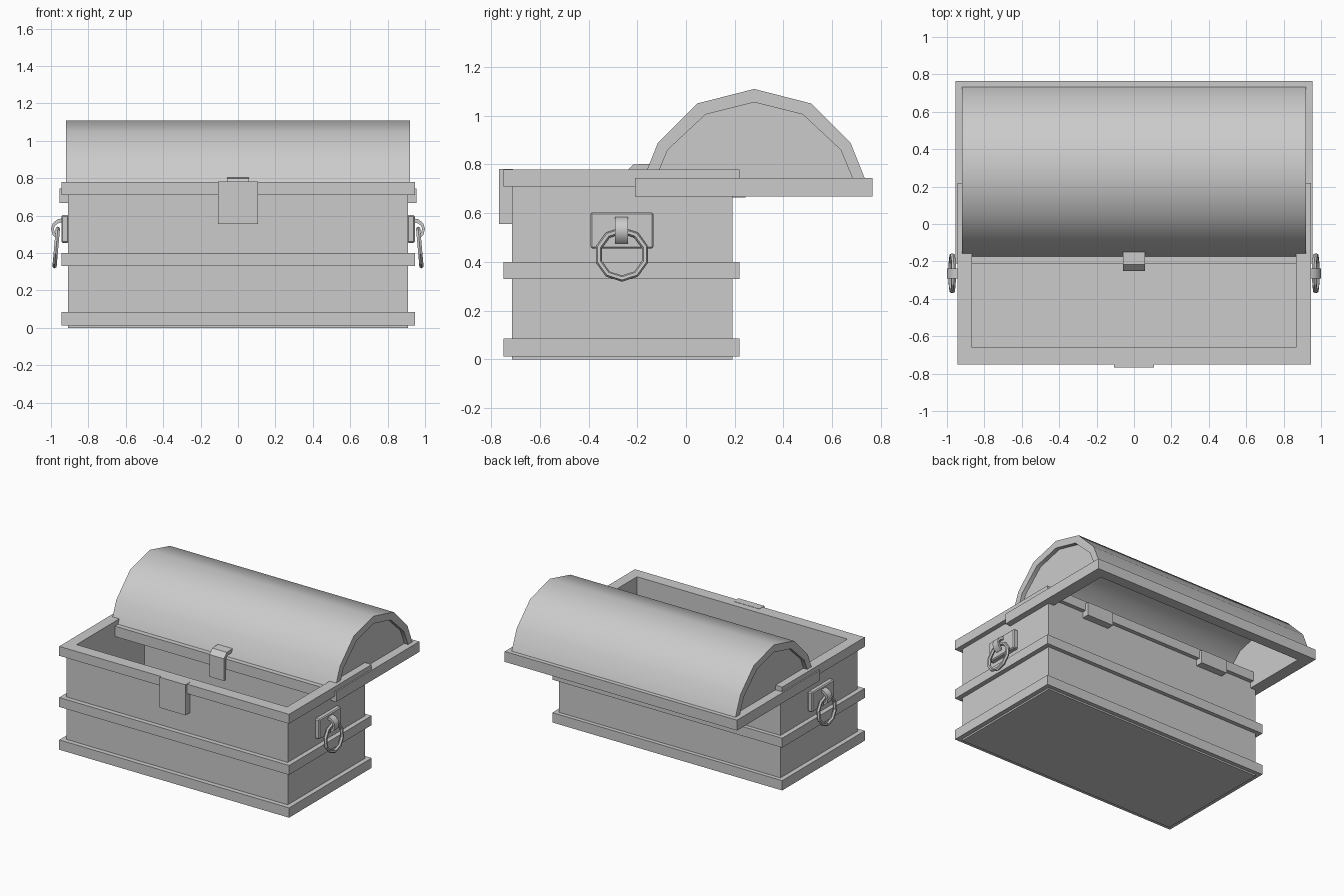
import bpy, bmesh
from math import radians
from mathutils import Matrix, Vector

cube = bpy.data.objects.get("Cube")
if cube:
    bpy.data.objects.remove(cube, do_unlink=True)

GREY = (0.6, 0.6, 0.6, 1.0)
mat = bpy.data.materials.new("plain grey")
mat.use_nodes = True
mat.diffuse_color = GREY
mat.node_tree.nodes["Principled BSDF"].inputs["Base Color"].default_value = GREY


def finish(name, bm, smooth=False):
    bmesh.ops.recalc_face_normals(bm, faces=bm.faces)
    mesh = bpy.data.meshes.new(name)
    bm.to_mesh(mesh)
    bm.free()
    mesh.materials.append(mat)
    ob = bpy.data.objects.new(name, mesh)
    bpy.context.collection.objects.link(ob)
    if smooth:
        bpy.ops.object.select_all(action="DESELECT")
        ob.select_set(True)
        bpy.context.view_layer.objects.active = ob
        bpy.ops.object.shade_smooth_by_angle(angle=radians(40))
    return ob


def box(name, x, y, z, bevel=0):
    bm = bmesh.new()
    bmesh.ops.create_cube(bm, size=1)
    for v in bm.verts:
        v.co = [r[0] if c < 0 else r[1] for c, r in zip(v.co, (x, y, z))]
    if bevel:
        bmesh.ops.bevel(bm, geom=bm.edges[:], offset=bevel, segments=1, affect="EDGES")
    return finish(name, bm)


def frame(name, outer, inner, z):
    """Rectangular ring; outer and inner are (half width, y min, y max)."""
    bm = bmesh.new()
    loops = []
    for h, a, b in (outer, inner):
        for k in z:
            loops.append([bm.verts.new((x, y, k)) for x, y in ((-h, a), (h, a), (h, b), (-h, b))])
    o0, o1, i0, i1 = loops
    for p, q in ((o0, o1), (o1, i1), (i1, i0), (i0, o0)):
        for n in range(4):
            m = (n + 1) % 4
            bm.faces.new((p[n], p[m], q[m], q[n]))
    return finish(name, bm)


def prism(name, points, a, b, axis="X", smooth=False):
    """Extrude a profile of (y, z) along X, or of (x, z) along Y."""
    bm = bmesh.new()
    place = (lambda u, v: (a, u, v)) if axis == "X" else (lambda u, v: (u, a, v))
    face = bm.faces.new([bm.verts.new(place(u, v)) for u, v in points])
    ext = bmesh.ops.extrude_face_region(bm, geom=[face])
    step = Vector((b - a, 0, 0)) if axis == "X" else Vector((0, b - a, 0))
    bmesh.ops.translate(bm, vec=step, verts=[g for g in ext["geom"] if isinstance(g, bmesh.types.BMVert)])
    return finish(name, bm, smooth)


# Hollow body with floor
BODY, BAND, CAVITY = (0.91, -0.715, 0.19), (0.945, -0.75, 0.22), (0.865, -0.66, 0.14)
frame("body_walls", BODY, CAVITY, (0, 0.775))
box("body_floor", (-0.87, 0.87), (-0.67, 0.15), (0, 0.05))

# Bands around the body
frame("bottom_band", BAND, BODY, (0.012, 0.085))
frame("middle_band", BAND, BODY, (0.33, 0.4))
frame("top_rim", BAND, CAVITY, (0.71, 0.78))

# Lid rim and arched shell
frame("lid_rim", (0.955, -0.21, 0.765), (0.865, -0.125, 0.685), (0.668, 0.745))
MID = 0.28


def arch(half):
    return [(MID - d, z) for d, z in half] + [(MID + d, z) for d, z in reversed(half[:-1])]


outer = arch([(0.455, 0.74), (0.395, 0.89), (0.235, 1.05), (0, 1.11)])
inner = arch([(0.405, 0.74), (0.355, 0.86), (0.2, 1.005), (0, 1.055)])
prism("lid_shell", outer + inner[::-1], -0.92, 0.92, smooth=True)
for s, side in ((1, "left"), (-1, "right")):
    prism("lid_end_" + side, inner, s * 0.865, s * 0.89)

# Lock plate and the hasp hanging from the lid
box("lock_plate", (-0.106, 0.106), (-0.768, -0.71), (0.555, 0.782))
prism("hasp", [(-0.145, 0.803), (-0.217, 0.8), (-0.25, 0.765), (-0.25, 0.6),
               (-0.228, 0.6), (-0.228, 0.755), (-0.205, 0.775), (-0.145, 0.775)], -0.06, 0.06)

for s, side in ((1, "left"), (-1, "right")):
    # Hinge on the back wall
    box("hinge_" + side, (s * 0.5 - 0.11, s * 0.5 + 0.11), (0.18, 0.245), (0.665, 0.765))

    # Handle plate, curved bracket and hanging ring
    xs = sorted((s * 0.905, s * 0.945))
    box("handle_plate_" + side, xs, (-0.393, -0.133), (0.455, 0.603), bevel=0.007)
    hook = [(0.935, 0.587), (0.965, 0.58), (0.99, 0.56), (1.0, 0.53), (0.99, 0.495), (0.965, 0.475),
            (0.965, 0.495), (0.98, 0.51), (0.985, 0.53), (0.978, 0.547), (0.96, 0.56), (0.935, 0.565)]
    prism("handle_bracket_" + side, [(s * x, z) for x, z in hook], -0.291, -0.239, "Y", smooth=True)

    bpy.ops.mesh.primitive_torus_add(major_segments=10, minor_segments=6,
                                     major_radius=0.099, minor_radius=0.013)
    ring = bpy.context.object
    ring.name = "handle_ring_" + side
    ring.data.materials.append(mat)
    ring.data.transform(Matrix.Translation((s * 0.972, -0.263, 0.43))
                        @ Matrix.Rotation(s * radians(-5), 4, "Y")
                        @ Matrix.Rotation(radians(90), 4, "Y"))
